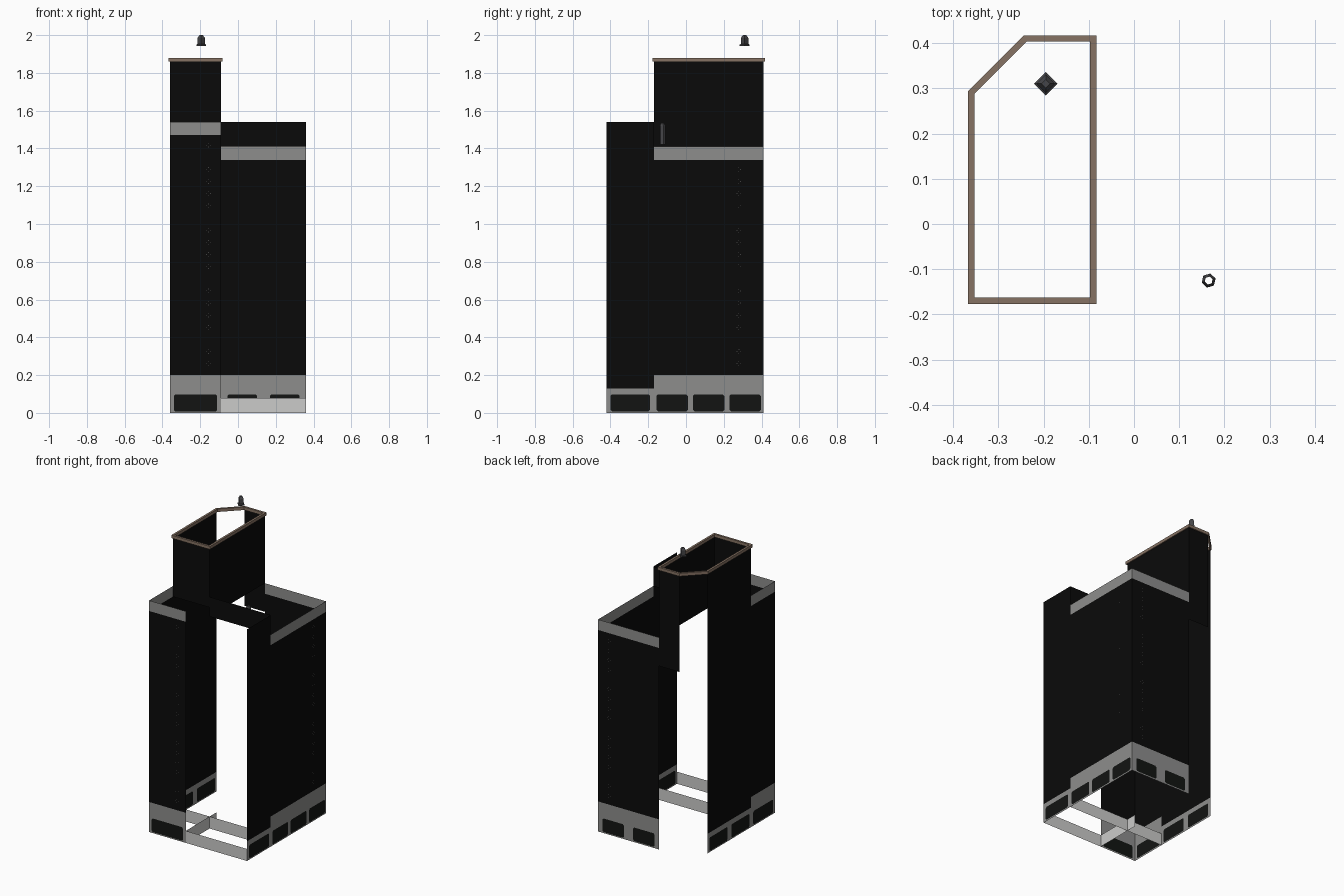
import bpy, bmesh, math
from mathutils import Vector

if "Cube" in bpy.data.objects:
    bpy.data.objects.remove(bpy.data.objects["Cube"])

def material(name, r, g, b):
    m = bpy.data.materials.new(name)
    m.diffuse_color = (r, g, b, 1)
    m.use_nodes = True
    m.node_tree.nodes["Principled BSDF"].inputs["Base Color"].default_value = m.diffuse_color
    return m

BLACK = material("black facade", 0.003, 0.003, 0.003)
GLASS = material("dark shop glass", 0.006, 0.007, 0.006)
STONE = material("grey stone", 0.27, 0.27, 0.265)
PALE = material("pale stone", 0.6, 0.6, 0.59)
BROWN = material("brown trim", 0.24, 0.17, 0.125)
IRON = material("dark iron", 0.06, 0.06, 0.065)
SPOT = material("light spots", 0.2, 0.2, 0.2)

def make(name, verts, faces, mats, index=None):
    me = bpy.data.meshes.new(name)
    me.from_pydata([tuple(v) for v in verts], [], faces)
    for m in mats:
        me.materials.append(m)
    if index:
        for p, i in zip(me.polygons, index):
            p.material_index = i
    ob = bpy.data.objects.new(name, me)
    bpy.context.collection.objects.link(ob)
    return ob

def wall(name, p, q, levels, mats):
    """Vertical sheet from p to q, one coloured band between each pair of levels."""
    verts, faces = [], []
    for z in levels:
        verts += [(*p, z), (*q, z)]
    for i in range(len(levels) - 1):
        a = 2 * i
        faces.append((a, a + 1, a + 3, a + 2))
    return make(name, verts, faces, mats, range(len(faces)))

def frame(p, q):
    p, q = Vector((*p, 0)), Vector((*q, 0))
    d = (q - p).normalized()
    return p, q, d, d.cross(Vector((0, 0, 1)))

def windows(name, p, q, n, gap=0.02):
    """Shop windows with clipped corners as thin plates through the wall."""
    p, q, d, out = frame(p, q)
    step = (q - p).length / n
    verts, faces = [], []
    c = 0.008
    for i in range(n):
        a, b, lo, hi = i * step + gap, (i + 1) * step - gap, 0.008, 0.098
        prof = [(a + c, lo), (b - c, lo), (b, lo + c), (b, hi - c),
                (b - c, hi), (a + c, hi), (a, hi - c), (a, lo + c)]
        for s in (1, -1):
            k = len(verts)
            verts += [p + d * u + out * 0.0015 * s + Vector((0, 0, z)) for u, z in prof]
            loop = tuple(range(k, k + 8))
            faces.append(loop if s > 0 else loop[::-1])
    make(name, verts, faces, [GLASS])

def spots(name, p, q, at, top):
    """Column of tiny four-dot fittings, every fifth storey left out."""
    p, q, d, out = frame(p, q)
    verts, faces = [], []
    r = 0.002
    for i in range(19):
        z = 0.26 + i * 0.0643
        if i % 5 == 2 or z > top:
            continue
        for du, dz in ((0.01, 0), (-0.01, 0), (0, 0.01), (0, -0.01)):
            k = len(verts)
            for a, b in ((-r, 0), (0, -r), (r, 0), (0, r)):
                verts.append(p + d * (at + du + a) + out * 0.001 + Vector((0, 0, z + dz + b)))
            faces.append((k, k + 1, k + 2, k + 3))
    make(name, verts, faces, [SPOT])

# Plan lines
L, M, R = -0.36, -0.09, 0.36
F, S, B = -0.42, -0.17, 0.41
CX, CY = -0.24, 0.29          # corner cut of the tall block
banded = [STONE, BLACK, STONE]

# Front left block
wall("front_left_front_wall", (L, F), (M, F), [0, 0.2, 1.47, 1.54], banded)
wall("front_left_side_wall", (L, S), (L, F), [0, 0.2, 1.47, 1.54], banded)
windows("front_left_front_window", (L, F), (M, F), 1)
windows("front_left_side_window", (L, S), (L, F), 1)
spots("front_spots", (L, F), (M, F), 0.205, 1.45)

# Back right block
wall("back_right_side_wall", (R, S), (R, B), [0, 0.2, 1.34, 1.41], banded)
wall("back_right_back_wall", (R, B), (M, B), [0, 0.2, 1.34, 1.41], banded)
windows("back_right_side_windows", (R, S), (R, B), 3, 0.014)
windows("back_right_back_windows", (R, B), (M, B), 2, 0.034)
spots("side_spots", (R, S), (R, B), 0.45, 1.31)
spots("back_spots", (R, B), (M, B), 0.08, 1.31)

# Front right block: side wall and the upper wall at its rear, front left open
wall("front_right_side_wall", (R, F), (R, S), [0, 0.13, 1.54], [STONE, BLACK])
windows("front_right_side_window", (R, F), (R, S), 1)
wall("front_right_upper_rear_wall", (R, S), (M, S), [1.41, 1.54], [BLACK])

# Tall back left block with open cut corner
TOP = 1.865
wall("tower_left_wall", (L, CY), (L, S), [0, 0.13, TOP], [STONE, BLACK])
windows("tower_left_windows", (L, CY), (L, S), 2)
wall("tower_front_wall", (L, S), (M, S), [1.47, TOP], [BLACK])
wall("tower_right_wall", (M, S), (M, B), [1.41, TOP], [BLACK])
wall("tower_back_wall", (M, B), (CX, B), [1.22, TOP], [BLACK])

# Low pale plinth walls at ground level
wall("plinth_front", (M, F), (R, F), [0, 0.08], [PALE])
wall("plinth_middle", (L, S), (R, S), [0, 0.08], [PALE])
wall("plinth_cross", (M, F), (M, -0.10), [0, 0.08], [PALE])

# Brown coping ring round the tower top
plan = [(L, S), (M, S), (M, B), (CX, B), (L, CY)]
n = len(plan)

def offset(t):
    res = []
    for i in range(n):
        a, b, c = (Vector(plan[(i + k) % n]) for k in (-1, 0, 1))
        d1, d2 = (b - a).normalized(), (c - b).normalized()
        n1, n2 = Vector((d1.y, -d1.x)), Vector((d2.y, -d2.x))
        res.append(b + (n1 + n2) * (t / (1 + n1.dot(n2))))
    return res

outer, inner = offset(0.007), offset(-0.007)
verts = [(*v, z) for z in (1.86, 1.88) for v in outer + inner]
faces = []
for i in range(n):
    j = (i + 1) % n
    o0, o1, i0, i1, t = i, j, n + i, n + j, 2 * n
    faces += [(o0, o1, o1 + t, o0 + t), (i1, i0, i0 + t, i1 + t),
              (o0 + t, o1 + t, i1 + t, i0 + t), (o1, o0, i0, i1)]
make("tower_coping", verts, faces, [BROWN])

def lathe(name, centre, rings, sides, mat, caps, turn=0.0):
    verts, faces = [], []
    for r, z in rings:
        for k in range(sides):
            a = turn + 2 * math.pi * k / sides
            verts.append((centre[0] + r * math.cos(a), centre[1] + r * math.sin(a), z))
    for i in range(len(rings) - 1):
        for k in range(sides):
            a, b = i * sides + k, i * sides + (k + 1) % sides
            faces.append((a, b, b + sides, a + sides))
    if caps:
        faces.append(tuple(range(sides))[::-1])
        faces.append(tuple(range(len(verts) - sides, len(verts))))
    make(name, verts, faces, [mat])

# Beacon above the tower and small hollow vent on the terrace
lathe("roof_beacon", (-0.195, 0.31),
      [(0.026, 1.943), (0.026, 1.95), (0.02, 1.953), (0.02, 1.985), (0.009, 2.0)], 4, IRON, True)
lathe("terrace_vent", (0.165, -0.125),
      [(0.009, 1.42), (0.016, 1.42), (0.016, 1.52), (0.009, 1.535), (0.009, 1.42)], 6, IRON, False, 0.3)
